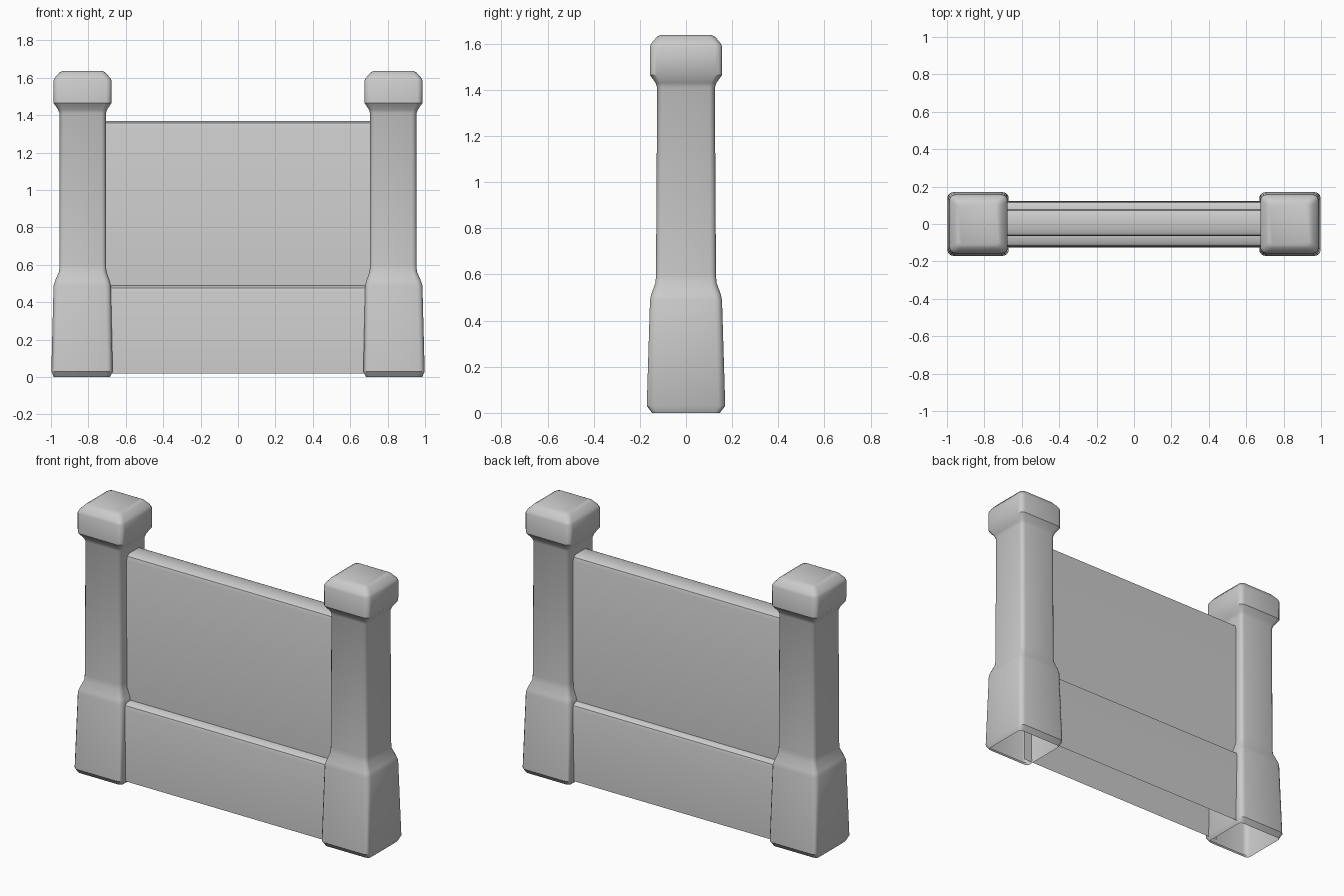
import bpy
from math import cos, sin, pi

if "Cube" in bpy.data.objects:
    bpy.data.objects.remove(bpy.data.objects["Cube"])


def make_object(name, verts, faces):
    mesh = bpy.data.meshes.new(name)
    mesh.from_pydata(verts, [], faces)
    mesh.update()
    ob = bpy.data.objects.new(name, mesh)
    bpy.context.collection.objects.link(ob)
    bpy.ops.object.select_all(action='DESELECT')
    ob.select_set(True)
    bpy.context.view_layer.objects.active = ob
    bpy.ops.object.shade_smooth_by_angle(angle=0.6)
    return ob


def rounded_ring(x0, x1, hy, z, r):
    """Rectangle with rounded corners, counter-clockwise from above."""
    pts = []
    corners = [(x1, hy, 0), (x0, hy, 1), (x0, -hy, 2), (x1, -hy, 3)]
    for x, y, q in corners:
        cx = x - r if x == x1 else x + r
        cy = y - r if y > 0 else y + r
        for k in range(4):
            a = q * pi / 2 + k * pi / 6
            pts.append((cx + r * cos(a), cy + r * sin(a), z))
    return pts


# Post sections: z, inner x, outer x, half depth, corner radius
SECTIONS = [
    (0.0, 0.685, 0.985, 0.147, 0.022),
    (0.03, 0.670, 0.998, 0.170, 0.03),
    (0.49, 0.680, 0.986, 0.156, 0.03),
    (0.515, 0.686, 0.978, 0.150, 0.03),
    (0.565, 0.704, 0.956, 0.132, 0.025),
    (0.60, 0.705, 0.955, 0.130, 0.025),
    (1.41, 0.706, 0.954, 0.125, 0.025),
    (1.43, 0.700, 0.962, 0.132, 0.025),
    (1.465, 0.677, 0.986, 0.157, 0.03),
    (1.585, 0.676, 0.987, 0.157, 0.03),
    (1.60, 0.684, 0.980, 0.151, 0.03),
    (1.628, 0.708, 0.955, 0.128, 0.025),
    (1.637, 0.725, 0.938, 0.112, 0.02),
]


# Posts, open underneath
def post(name, side):
    verts, faces = [], []
    for z, x0, x1, hy, r in SECTIONS:
        verts += rounded_ring(x0, x1, hy, z, r)
    n = 16
    for i in range(len(SECTIONS) - 1):
        for j in range(n):
            k = (j + 1) % n
            faces.append((i * n + j, i * n + k, (i + 1) * n + k, (i + 1) * n + j))
    top = (len(SECTIONS) - 1) * n
    faces.append(tuple(range(top, top + n)))
    if side < 0:
        verts = [(-x, y, z) for x, y, z in verts]
        faces = [f[::-1] for f in faces]
    return make_object(name, verts, faces)


post("left_post", -1)
post("right_post", 1)

# Wall panel with a thicker plinth, extruded along x and open underneath
PROFILE = [
    (-0.125, 0.02), (-0.121, 0.455), (-0.115, 0.476), (-0.098, 0.488), (-0.065, 0.49),
    (-0.065, 1.335), (-0.058, 1.358), (-0.038, 1.369),
    (0.053, 1.369), (0.073, 1.358), (0.08, 1.335),
    (0.08, 0.49), (0.098, 0.488), (0.115, 0.476), (0.121, 0.455), (0.122, 0.02),
]
m = len(PROFILE)
wall_verts = [(x, y, z) for x in (-0.73, 0.73) for y, z in PROFILE]
wall_faces = [(i, i + m, i + m + 1, i + 1) for i in range(m - 1)]
make_object("wall_panel", wall_verts, wall_faces)
